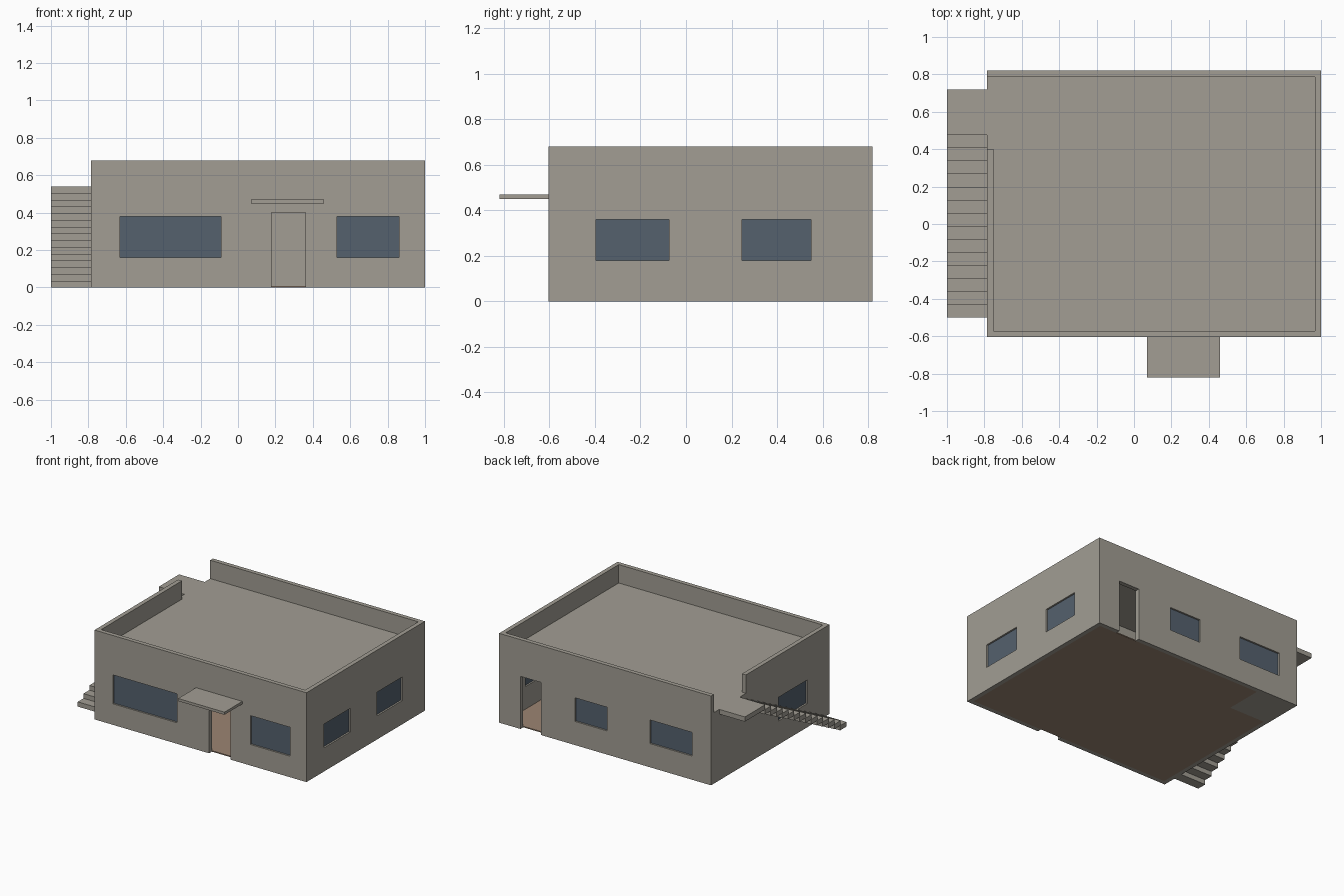
import bpy

if "Cube" in bpy.data.objects:
    bpy.data.objects.remove(bpy.data.objects["Cube"])

# House extents, wall thickness, roof level
X0, X1, Y0, Y1, H = -0.785, 1.0, -0.605, 0.82, 0.68
T, ROOF, SLAB = 0.033, 0.54, 0.036


def material(name, rgb):
    m = bpy.data.materials.new(name)
    m.diffuse_color = (*rgb, 1)
    m.use_nodes = True
    m.node_tree.nodes["Principled BSDF"].inputs["Base Color"].default_value = m.diffuse_color
    return m


CONCRETE = material("concrete", (0.36, 0.34, 0.295))
GLASS = material("blue_grey_glass", (0.09, 0.12, 0.155))
FLOOR = material("tan_floor", (0.33, 0.235, 0.17))


def box(name, x, y, z, mat=None):
    """Box from (min, max) pairs."""
    vs = [(a, b, c) for a in x for b in y for c in z]
    fs = [(0, 1, 3, 2), (4, 6, 7, 5), (0, 4, 5, 1), (2, 3, 7, 6), (0, 2, 6, 4), (1, 5, 7, 3)]
    me = bpy.data.meshes.new(name)
    me.from_pydata(vs, [], fs)
    if mat:
        me.materials.append(mat)
    ob = bpy.data.objects.new(name, me)
    bpy.context.collection.objects.link(ob)
    return ob


def cut(target, x, y, z):
    """Subtract a box from the target and throw the cutter away."""
    cutter = box("cutter", x, y, z, CONCRETE)
    cutter.hide_render = True
    mod = target.modifiers.new("cut", 'BOOLEAN')
    mod.operation, mod.solver, mod.object = 'DIFFERENCE', 'EXACT', cutter
    bpy.context.view_layer.objects.active = target
    bpy.ops.object.modifier_apply(modifier=mod.name)
    bpy.data.objects.remove(cutter)


# Shell: hollow interior, sunken roof terrace, gap in the parapet at the landing
house = box("house_shell", (X0, X1), (Y0, Y1), (0, H), CONCRETE)
inner_x, inner_y = (X0 + T, X1 - T), (Y0 + T, Y1 - T)
cut(house, inner_x, inner_y, (-0.1, ROOF - SLAB))
cut(house, inner_x, inner_y, (ROOF, H + 0.1))
cut(house, (X0 - 0.1, X0 + T + 0.02), (0.40, Y1 - T), (ROOF, H + 0.1))


def wall_box(side, span, depth):
    """x and y ranges of a strip in a wall; depth is measured inwards."""
    a, b = depth
    return {"front": (span, (Y0 + a, Y0 + b)),
            "back": (span, (Y1 - b, Y1 - a)),
            "left": ((X0 + a, X0 + b), span),
            "right": ((X1 - b, X1 - a), span)}[side]


# Windows: opening plus recessed pane
WINDOWS = [("front", (-0.63, -0.09), (0.16, 0.38)),
           ("front", (0.53, 0.86), (0.16, 0.38)),
           ("right", (-0.395, -0.075), (0.18, 0.36)),
           ("right", (0.245, 0.55), (0.18, 0.36)),
           ("back", (0.09, 0.36), (0.18, 0.36)),
           ("back", (-0.625, -0.27), (0.18, 0.36)),
           ("left", (-0.34, 0.01), (0.18, 0.36))]
for i, (side, span, z) in enumerate(WINDOWS):
    cut(house, *wall_box(side, span, (-0.02, T + 0.02)), z)
    box(f"{side}_window_pane_{i}", *wall_box(side, span, (0.013, 0.021)), z, GLASS)

# Open doorways
for side, span in (("front", (0.18, 0.36)), ("back", (0.645, 0.82))):
    cut(house, *wall_box(side, span, (-0.02, T + 0.02)), (-0.05, 0.40))

# Floor, with a bare concrete patch in the back left room
box("main_floor", inner_x, (inner_y[0], 0.50), (0, 0.008), FLOOR)
box("back_floor", (-0.45, inner_x[1]), (0.50, inner_y[1]), (0, 0.008), FLOOR)
box("small_room_floor", (inner_x[0], -0.45), (0.50, inner_y[1]), (0, 0.008), CONCRETE)

# Interior partitions
box("long_partition", inner_x, (0.18, 0.21), (0.008, ROOF - SLAB), CONCRETE)
box("cross_partition", (0.05, 0.08), (0.21, inner_y[1]), (0.008, ROOF - SLAB), CONCRETE)

# Canopy over the front door
box("door_canopy", (0.07, 0.46), (-0.82, Y0), (0.45, 0.47), CONCRETE)

# Outside stair: landing and fourteen slab treads
box("stair_landing", (-1.0, X0), (0.475, 0.72), (ROOF - SLAB, ROOF), CONCRETE)
N, START = 14, -0.50
run = (0.475 - START) / N
for i in range(N):
    y = START + i * run
    box(f"stair_tread_{i + 1}", (-1.0, X0), (y, y + run + 0.005),
        (i * SLAB, (i + 1) * SLAB), CONCRETE)
